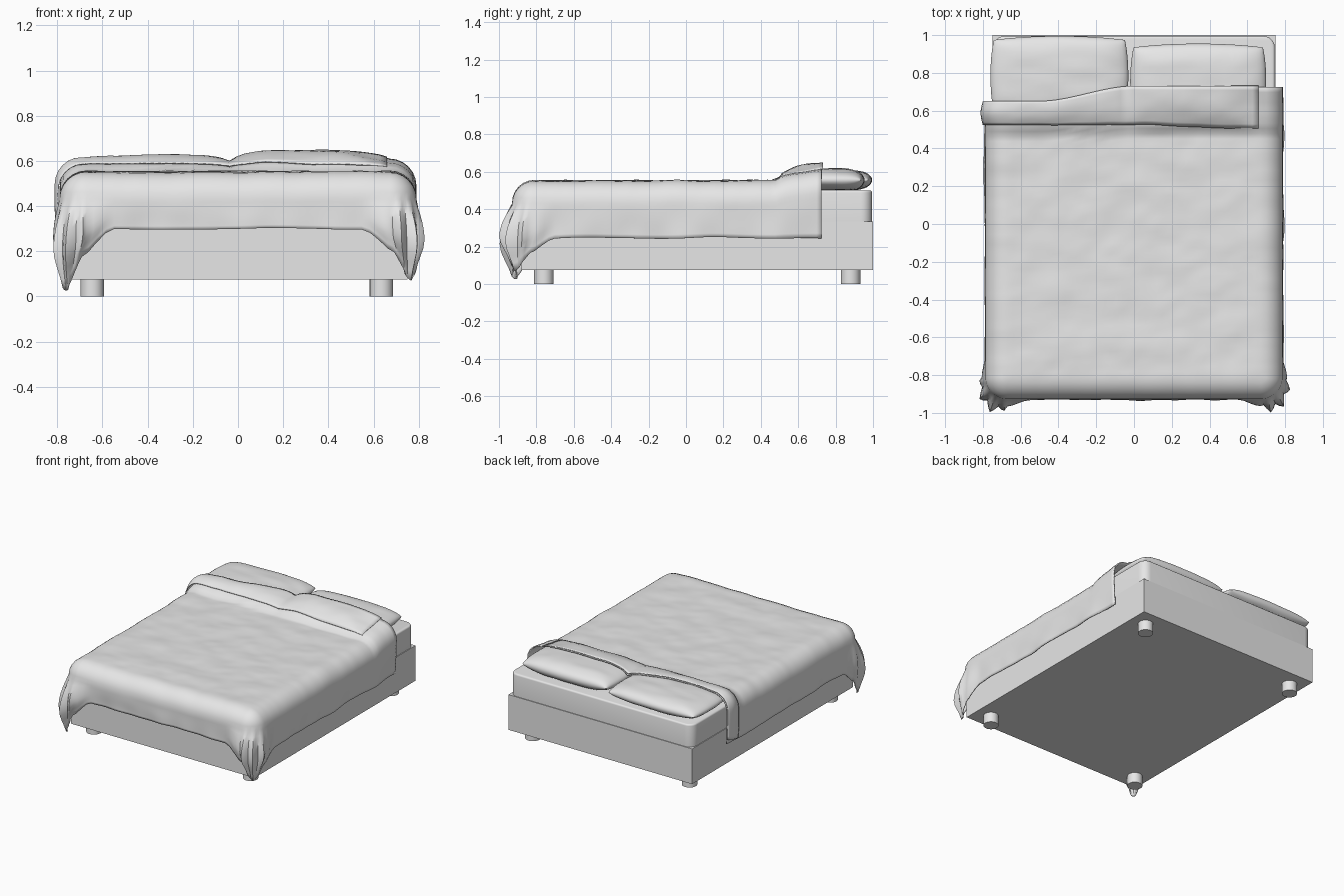
import bpy, bmesh, math
from mathutils import Vector, noise

cube = bpy.data.objects.get("Cube")
if cube:
    bpy.data.objects.remove(cube, do_unlink=True)

grey = bpy.data.materials.new("plain grey")
grey.use_nodes = True
grey.diffuse_color = (0.8, 0.8, 0.8, 1)
grey.node_tree.nodes["Principled BSDF"].inputs["Base Color"].default_value = (0.8, 0.8, 0.8, 1)


def finish(name, bm, thickness=0, angle=40):
    bmesh.ops.recalc_face_normals(bm, faces=bm.faces)
    mesh = bpy.data.meshes.new(name)
    bm.to_mesh(mesh)
    bm.free()
    mesh.materials.append(grey)
    ob = bpy.data.objects.new(name, mesh)
    bpy.context.collection.objects.link(ob)
    if thickness:
        mod = ob.modifiers.new("cloth thickness", "SOLIDIFY")
        mod.thickness = thickness
        mod.offset = -1
    bpy.ops.object.select_all(action="DESELECT")
    ob.select_set(True)
    bpy.context.view_layer.objects.active = ob
    bpy.ops.object.shade_smooth_by_angle(angle=math.radians(angle))
    return ob


def box(name, half_x, y0, y1, z0, z1, corner=0):
    bm = bmesh.new()
    bmesh.ops.create_cube(bm, size=1)
    for v in bm.verts:
        v.co = (v.co.x * 2 * half_x, (y0 + y1) / 2 + v.co.y * (y1 - y0),
                (z0 + z1) / 2 + v.co.z * (z1 - z0))
    if corner:
        upright = [e for e in bm.edges if abs(e.verts[0].co.z - e.verts[1].co.z) > 0.01]
        bmesh.ops.bevel(bm, geom=upright, offset=corner, segments=6, profile=0.5, affect="EDGES")
        rim = [e for e in bm.edges if all(v.co.z > z1 - 0.001 for v in e.verts)]
        bmesh.ops.bevel(bm, geom=rim, offset=0.012, segments=3, profile=0.5, affect="EDGES")
    return finish(name, bm)


def smooth(a, b, v):
    t = max(0, min(1, (v - a) / (b - a)))
    return t * t * (3 - 2 * t)


def quads(bm, rows):
    # join neighbouring rows of vertices, dropping repeated corners
    for a, b in zip(rows, rows[1:]):
        for k in range(len(a) - 1):
            ring = list(dict.fromkeys((a[k], a[k + 1], b[k + 1], b[k])))
            if len(ring) > 2 and not bm.faces.get(ring):
                bm.faces.new(ring)


# Bed frame, mattress and feet
box("bed_base", 0.75, -0.88, 1.0, 0.075, 0.335)
box("mattress", 0.745, -0.875, 0.995, 0.335, 0.5, 0.06)
for x, side in ((0.635, "left"), (-0.645, "right")):
    for y, end in ((-0.76, "front"), (0.88, "back")):
        bm = bmesh.new()
        bmesh.ops.create_cone(bm, cap_ends=True, segments=24, radius1=0.052, radius2=0.052, depth=0.08)
        bmesh.ops.translate(bm, verts=bm.verts, vec=(x, y, 0.04))
        finish(f"{end}_{side}_foot", bm)

# Pillows: x centre, half width, y centre, half depth, height
PILLOWS = {"right_pillow": (-0.395, 0.365, 0.785, 0.21, 0.055),
           "left_pillow": (0.34, 0.36, 0.755, 0.2, 0.063)}


def pillow(name, cx, hx, cy, hy, height):
    bm = bmesh.new()
    n = 24
    for sign in (1, -1):
        rows = []
        for j in range(n + 1):
            v = math.sin(math.pi * (j / n - 0.5))
            row = []
            for i in range(n + 1):
                u = math.sin(math.pi * (i / n - 0.5))
                puff = math.sqrt(max(0, (1 - u ** 4) * (1 - v ** 4)))
                crease = 0.005 * noise.noise(Vector((u * 3 + cx * 9, v * 3, 1))) * puff
                x = cx + hx * u * (1 - 0.05 * v * v * u * u)
                y = cy + hy * v * (1 - 0.1 * u * u * v * v)
                row.append(bm.verts.new((x, y, max(0.502, 0.555 + sign * height * puff + crease))))
            rows.append(row)
        quads(bm, rows)
    bmesh.ops.remove_doubles(bm, verts=bm.verts, dist=0.0005)
    finish(name, bm, angle=60)


for name, spec in PILLOWS.items():
    pillow(name, *spec)

# Duvet shape rules
R, IN_X, FRONT, TOP = 0.12, 0.67, -0.81, 0.552


def head_edge(x):
    return 0.645 + 0.08 * smooth(-0.5, 0.0, x)


def top_z(x, y):
    z = TOP + 0.007 * noise.noise(Vector((x * 5, y * 7, 0))) + 0.003 * noise.noise(Vector((x * 13, y * 17, 4)))
    if y > 0.48:
        cx, hx = (-0.395, 0.37) if x < -0.03 else (0.335, 0.37)
        u = min(1, abs(x - cx) / hx)
        swell = 0.35 + 0.65 * math.sqrt(1 - u ** 3)
        swell *= 0.072 if x < -0.03 else 0.085
        z += swell * math.sqrt((y - 0.48) / 0.24)
    return z


def drape(p, ang, c, hem, steps=9):
    # points from the top edge, over a rounded shoulder, down to the hem
    out = []
    nx, ny = math.cos(ang), math.sin(ang)
    for k in range(1, 7):
        f = k / 6 * math.pi / 2
        out.append((p.x + nx * R * math.sin(f), p.y + ny * R * math.sin(f), p.z - R * (1 - math.cos(f))))
    for k in range(1, steps + 1):
        s = k / steps
        flare = 0.1 * c * math.sin(math.pi * min(1, s * 0.85)) * (0.8 + 0.25 * math.sin(14 * ang))
        x, y = p.x + nx * (R + flare * 0.55), p.y + ny * (R + flare)
        ripple = 0.012 * s * noise.noise(Vector((x * 7, y * 7, s)))
        # the lowest part of a corner gathers into a point
        pinch = 0.5 * c * smooth(0.55, 1, s)
        x += (math.copysign(0.765, x) - x) * pinch + nx * ripple
        y += (-0.915 - y) * pinch + ny * ripple
        out.append((x, y, p.z - R + (hem - p.z + R) * s))
    return out


# Duvet: top sheet plus a skirt around three sides
bm = bmesh.new()
NX, NY = 44, 56
grid = []
for j in range(NY + 1):
    row = []
    for i in range(NX + 1):
        x = IN_X * (2 * i / NX - 1)
        y = FRONT + (head_edge(x) - FRONT) * j / NY
        row.append(bm.verts.new((x, y, top_z(x, y))))
    grid.append(row)
quads(bm, grid)

half = math.pi / 2
fan = [k / 14 for k in range(15)]
path = [(grid[j][NX], 0) for j in range(NY, 0, -1)]
path += [(grid[0][NX], -half * f) for f in fan]
path += [(grid[0][i], -half) for i in range(NX - 1, 0, -1)]
path += [(grid[0][0], -half - half * f) for f in fan]
path += [(grid[j][0], -math.pi) for j in range(1, NY + 1)]
columns = []
for vert, ang in path:
    p = vert.co.copy()
    turn = abs(math.sin(2 * ang))
    if vert in (grid[0][0], grid[0][NX]):
        c = 0.45 + 0.55 * turn
    elif ang == -half:
        c = 0.45 * smooth(0.55, IN_X, abs(p.x))
    else:
        c = 0.45 * smooth(0.7, -FRONT, -p.y)
    frontness = math.sin(ang) ** 2
    hem = 0.245 + 0.055 * frontness + 0.012 * noise.noise(Vector((p.x * 3, p.y * 3, 2)))
    low = 0.025 if p.x < 0 else 0.07
    hem += (low - hem) * c
    columns.append([vert] + [bm.verts.new(q) for q in drape(p, ang, c, hem)])
quads(bm, columns)
finish("duvet", bm, 0.008, 50)

# Turned-back band at the head of the duvet, hanging over the right side
bm = bmesh.new()
rows = []
BAND = 10
for j in range(BAND + 1):
    t = j / BAND
    row = []
    for i in range(41):
        x = -IN_X + 1.33 * i / 40
        low_edge = 0.525 - 0.02 * smooth(0, 0.6, x) + 0.008 * noise.noise(Vector((x * 6, 0, 3)))
        y = low_edge + (head_edge(x) + 0.006 - low_edge) * t
        lift = (0.006 + 0.012 * math.sin(math.pi * t)) * (1 - smooth(0.45, 0.66, x)) + 0.003
        row.append(Vector((x, y, top_z(x, y) + lift)))
    side = [Vector(q) for q in drape(row[0], math.pi, 0, 0.25 + 0.03 * t)]
    for q in side:
        q.x -= 0.01 + 0.012 * math.sin(math.pi * t)
    rows.append([bm.verts.new(q) for q in side[::-1] + row])
quads(bm, rows)
finish("turned_back_band", bm, 0.006, 50)
